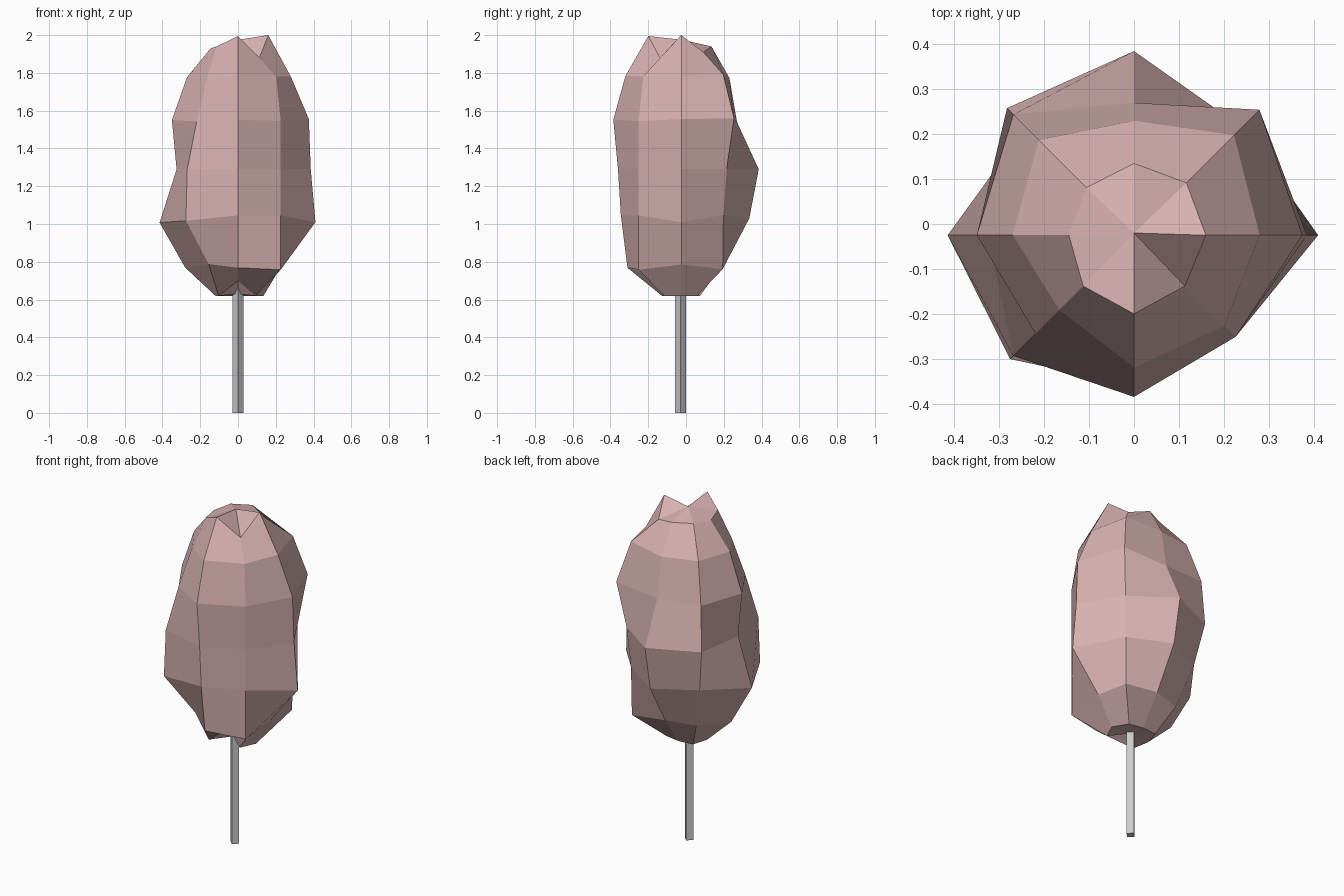
import bpy, bmesh
from math import pi, cos, sin

if "Cube" in bpy.data.objects:
    bpy.data.objects.remove(bpy.data.objects["Cube"])

CY = -0.025  # the stick and fluff axis sits slightly toward the front

# ring: (base height, height change per radius, eight radii counter-clockwise from +x)
RINGS = [
    (0.62, 0.0, [.135, .12, .10, .13, .12, .145, .06, .13]),
    (0.775, -0.3, [.23, .31, .22, .24, .28, .22, .285, .32]),
    (1.03, -0.4, [.41, .315, .36, .34, .415, .39, .32, .32]),
    (1.29, 0.0, [.385, .34, .41, .40, .325, .38, .335, .32]),
    (1.55, 0.2, [.375, .395, .295, .38, .35, .31, .36, .32]),
    (1.78, 0.3, [.28, .315, .255, .30, .27, .235, .295, .285]),
    (1.94, 0.0, [.16, .165, .16, .15, .145, .16, .175, .16]),
]
# uneven heights: dent under the front, two peaks and a dip at the crown
LIFT = {(0, 6): .08, (6, 0): .06, (6, 1): -.03, (6, 4): -.01, (6, 6): .055, (6, 7): -.06}


def finish(bm, name, color=None):
    bmesh.ops.recalc_face_normals(bm, faces=bm.faces)
    mesh = bpy.data.meshes.new(name)
    bm.to_mesh(mesh)
    bm.free()
    obj = bpy.data.objects.new(name, mesh)
    bpy.context.collection.objects.link(obj)
    if color:
        mat = bpy.data.materials.new(name + "_color")
        mat.diffuse_color = color
        mat.use_nodes = True
        mat.node_tree.nodes["Principled BSDF"].inputs["Base Color"].default_value = mat.diffuse_color
        mesh.materials.append(mat)
    return obj


# Lumpy eight-sided fluff
bm = bmesh.new()
rows = []
for i, (z, k, radii) in enumerate(RINGS):
    mean = sum(radii) / 8
    rows.append([bm.verts.new((r * cos(j * pi / 4), CY + r * sin(j * pi / 4),
                               z + k * (r - mean) + LIFT.get((i, j), 0)))
                 for j, r in enumerate(radii)])
bottom = bm.verts.new((0, CY, 0.63))
top = bm.verts.new((0, CY + 0.005, 1.975))
for j in range(8):
    n = (j + 1) % 8
    for a, b in zip(rows, rows[1:]):
        bm.faces.new((a[j], a[n], b[n], b[j]))
    bm.faces.new((rows[0][n], rows[0][j], bottom))
    bm.faces.new((rows[-1][j], rows[-1][n], top))
finish(bm, "fluff", (0.68, 0.44, 0.44, 1))

# Square stick turned edge-on to the front
bm = bmesh.new()
bmesh.ops.create_cone(bm, cap_ends=True, segments=4, radius1=0.028, radius2=0.028, depth=0.72)
bmesh.ops.translate(bm, verts=bm.verts, vec=(0, CY - 0.004, 0.36))
finish(bm, "stick")
